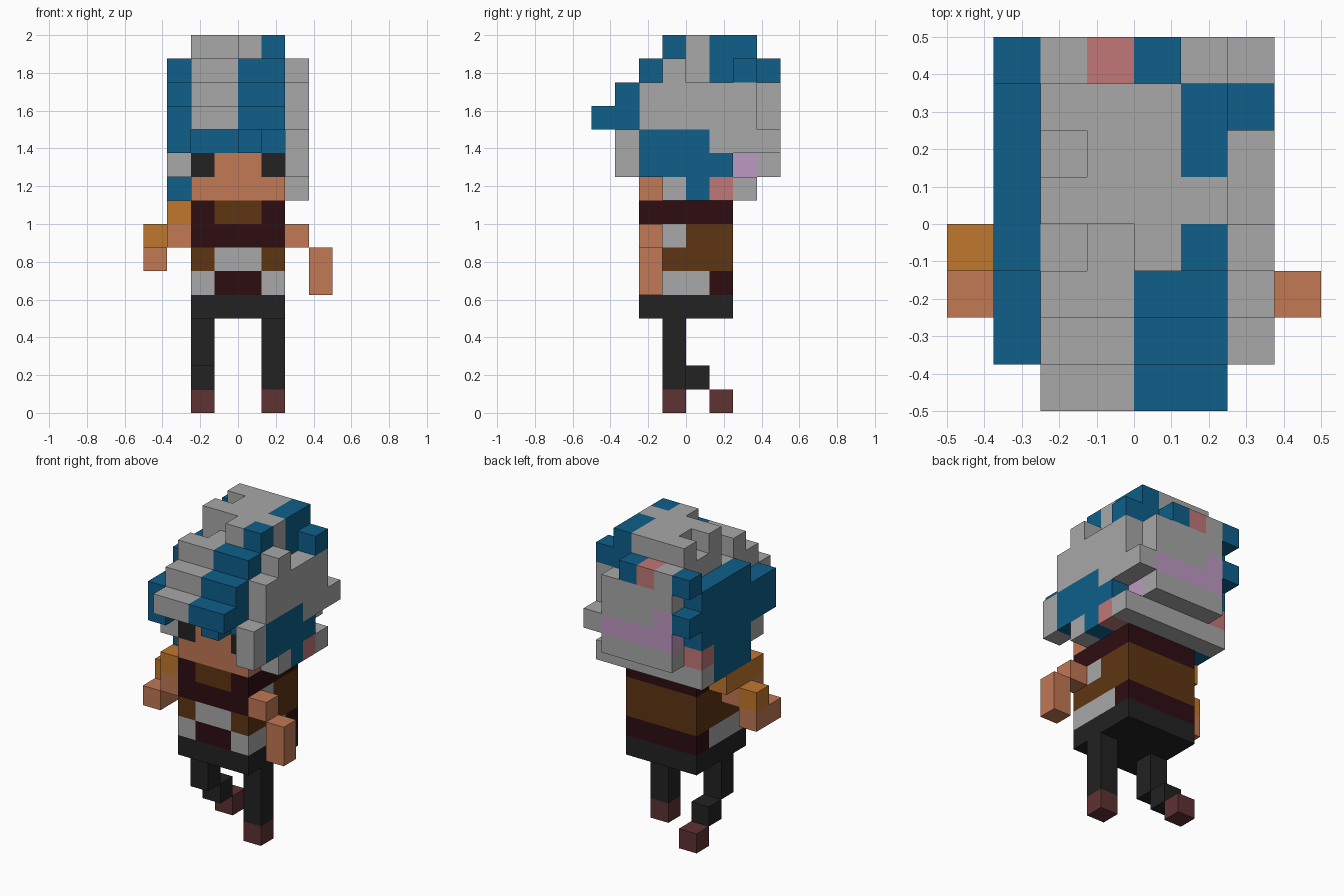
import bpy, bmesh
from mathutils import Vector

cube = bpy.data.objects.get("Cube")
if cube:
    bpy.data.objects.remove(cube, do_unlink=True)

U = 0.125  # size of one block


def linear(c):
    c /= 255
    return c / 12.92 if c <= 0.04045 else ((c + 0.055) / 1.055) ** 2.4


PALETTE = {
    "blue": (14, 95, 138), "grey": (168, 168, 168), "skin": (194, 120, 84),
    "gold": (192, 119, 44), "brown": (94, 53, 18), "maroon": (46, 13, 17),
    "black": (34, 34, 34), "shoe": (94, 50, 51), "pink": (193, 119, 119),
    "lilac": (190, 153, 194),
}
MATS = {}
for name, rgb in PALETTE.items():
    m = bpy.data.materials.new(name)
    m.use_nodes = True
    col = tuple(linear(c) for c in rgb) + (1.0,)
    m.diffuse_color = col
    m.node_tree.nodes["Principled BSDF"].inputs["Base Color"].default_value = col
    MATS[name] = m


class Part:
    """A part made of unit blocks; later fills repaint or carve earlier ones."""

    def __init__(self, name):
        self.name, self.cells = name, {}

    def fill(self, colour, x, y, z):
        # each range is (start, end) in block units, or one block index
        rng = [range(*r) if isinstance(r, tuple) else range(r, r + 1) for r in (x, y, z)]
        for i in rng[0]:
            for j in rng[1]:
                for k in rng[2]:
                    if colour:
                        self.cells[i, j, k] = colour
                    else:
                        self.cells.pop((i, j, k), None)

    def build(self):
        bm = bmesh.new()
        used = sorted(set(self.cells.values()))
        for cell, colour in self.cells.items():
            mid = Vector(cell) + Vector((0.5, 0.5, 0.5))
            for axis in range(3):
                for s in (-1, 1):
                    n = Vector((0, 0, 0))
                    n[axis] = s
                    if tuple(int(c + d) for c, d in zip(cell, n)) in self.cells:
                        continue
                    a = Vector((0, 0, 0))
                    a[(axis + 1) % 3] = 0.5
                    b = n.cross(a)
                    o = mid + n * 0.5
                    f = bm.faces.new([bm.verts.new((o + d) * U)
                                      for d in (-a - b, a - b, a + b, b - a)])
                    f.material_index = used.index(colour)
        bmesh.ops.remove_doubles(bm, verts=bm.verts, dist=0.001)
        bmesh.ops.recalc_face_normals(bm, faces=bm.faces)
        me = bpy.data.meshes.new(self.name)
        bm.to_mesh(me)
        bm.free()
        for c in used:
            me.materials.append(MATS[c])
        ob = bpy.data.objects.new(self.name, me)
        bpy.context.collection.objects.link(ob)


# straight leg and bent running leg
leg = Part("left_leg")
leg.fill("black", 1, -1, (1, 4))
leg.fill("shoe", 1, -1, 0)
leg.build()
leg = Part("right_leg")
leg.fill("black", -2, -1, (2, 4))
leg.fill("black", -2, 0, 1)
leg.fill("shoe", -2, 1, 0)
leg.build()

# torso: trousers, shirt hem, belt, open waistcoat, collar
W = (-2, 2)
torso = Part("torso")
torso.fill("black", W, W, 4)
torso.fill("grey", W, W, 5)
torso.fill("maroon", W, 1, 5)
torso.fill("maroon", (-1, 1), -2, 5)
torso.fill("brown", W, W, (6, 8))
torso.fill("grey", (-1, 1), -2, 6)
torso.fill("grey", W, -1, 7)
torso.fill("maroon", W, -2, 7)
torso.fill("maroon", W, W, 8)
torso.fill("brown", (-1, 1), -2, 8)
torso.build()

# arms
arm = Part("left_arm")
arm.fill("skin", 2, -2, 7)
arm.fill("skin", 3, -2, (5, 7))
arm.build()
arm = Part("right_arm")
arm.fill("gold", -3, (-2, 1), 8)
arm.fill("skin", -3, (-2, 0), 7)
arm.fill("gold", -4, -1, 7)
arm.fill("skin", -4, (-2, 0), 6)
arm.build()

# head with face, eyes, stepped fringe, crown and back of the hair
head = Part("head")
head.fill("grey", W, (-2, 3), (9, 15))
head.fill("skin", W, -2, (9, 11))
for x in (-2, 1):
    head.fill("black", x, -2, 10)
head.fill("blue", W, -2, 11)
head.fill("blue", 0, -3, 11)
for z, y in ((12, -4), (13, -3), (14, -2)):
    head.fill("grey", (-2, 0), (y, -1), z)
    head.fill("blue", (0, 2), (y, -1), z)
head.fill("grey", W, 3, (10, 14))
head.fill("lilac", W, 3, 11)
head.fill("lilac", -2, 3, 12)
head.fill("lilac", 1, 2, 10)
for x, colour in ((-2, "grey"), (-1, "pink"), (0, "blue")):
    head.fill(colour, x, 3, 14)
head.fill("grey", W, (-1, 3), 15)
head.fill("blue", 1, -1, 15)
head.fill("blue", 1, (1, 3), (14, 16))
head.fill(None, -2, -1, (14, 16))
head.fill(None, -1, -1, 15)
head.fill(None, -2, 1, 15)
head.build()

# side hair on the left
side = Part("left_side_hair")
side.fill("grey", 2, -3, (10, 12))
side.fill("grey", 2, (-2, 3), (11, 14))
side.fill("grey", 2, 3, 11)
side.fill("blue", 2, (-2, 1), 11)
side.fill("blue", 2, (-2, 2), 10)
for y, colour in enumerate(("grey", "blue", "pink", "grey"), -1):
    side.fill(colour, 2, y, 9)
side.fill("grey", 2, -1, 14)
side.fill("blue", 2, 2, 14)
side.build()

# side hair on the right
side = Part("right_side_hair")
side.fill("blue", -3, (-1, 3), (9, 14))
side.fill("blue", -3, (-3, -1), (11, 13))
side.fill("grey", -3, -2, 10)
side.fill("pink", -3, 2, 10)
side.fill("grey", -3, 2, 9)
for z in (12, 14):
    side.fill("blue", -3, 3, z)
side.build()
